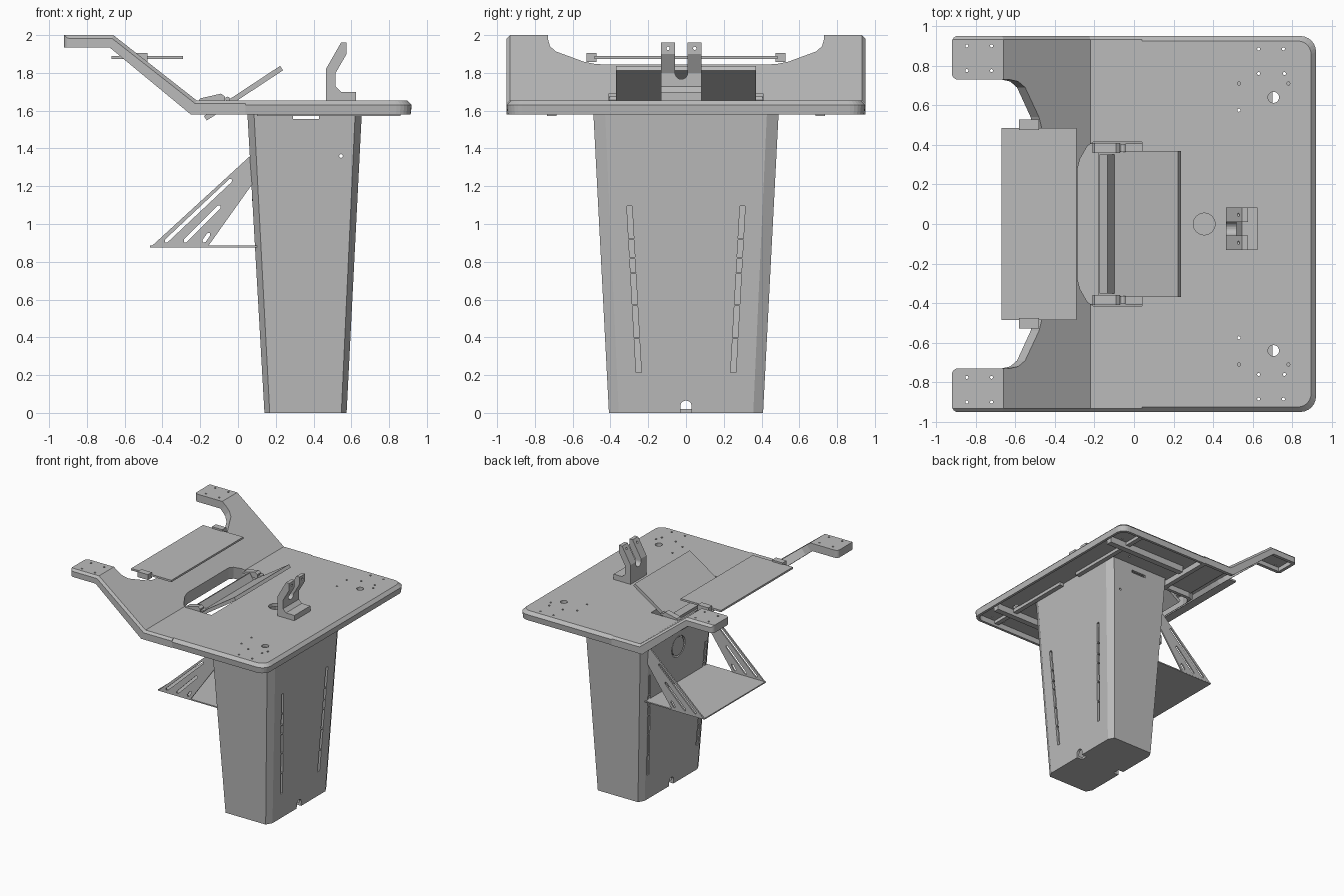
import bpy, bmesh, math
from mathutils import Vector, Matrix

if "Cube" in bpy.data.objects:
    bpy.data.objects.remove(bpy.data.objects["Cube"])

grey = bpy.data.materials.new("plain grey")
grey.use_nodes = True
grey.diffuse_color = (0.5, 0.5, 0.5, 1)
grey.node_tree.nodes["Principled BSDF"].inputs["Base Color"].default_value = (0.5, 0.5, 0.5, 1)


def finish(bm, name):
    bmesh.ops.recalc_face_normals(bm, faces=bm.faces)
    mesh = bpy.data.meshes.new(name)
    bm.to_mesh(mesh)
    bm.free()
    mesh.materials.append(grey)
    ob = bpy.data.objects.new(name, mesh)
    bpy.context.scene.collection.objects.link(ob)
    return ob


def loft(name, *rings):
    """Closed solid through rings of equal length."""
    bm = bmesh.new()
    rows = [[bm.verts.new(p) for p in ring] for ring in rings]
    n = len(rows[0])
    for a, b in zip(rows, rows[1:]):
        for i in range(n):
            j = (i + 1) % n
            bm.faces.new((a[i], a[j], b[j], b[i]))
    bm.faces.new(rows[0])
    bm.faces.new(rows[-1])
    return finish(bm, name)


def plan(name, pts, z0, z1):
    return loft(name, [(x, y, z0) for x, y in pts], [(x, y, z1) for x, y in pts])


def side(name, pts, y0, y1):
    return loft(name, [(x, y0, z) for x, z in pts], [(x, y1, z) for x, z in pts])


def box(name, x0, x1, y0, y1, z0, z1):
    return plan(name, [(x0, y0), (x1, y0), (x1, y1), (x0, y1)], z0, z1)


def rod(name, centre, radius, length, axis="Z", sides=24):
    bm = bmesh.new()
    turn = {"X": Matrix.Rotation(math.pi / 2, 4, "Y"), "Y": Matrix.Rotation(math.pi / 2, 4, "X"),
            "Z": Matrix.Identity(4)}[axis]
    bmesh.ops.create_cone(bm, cap_ends=True, segments=sides, radius1=radius, radius2=radius,
                          depth=length, matrix=Matrix.Translation(centre) @ turn)
    return finish(bm, name)


def cut(ob, *tools):
    for tool in tools:
        mod = ob.modifiers.new("cut", "BOOLEAN")
        mod.operation, mod.solver, mod.object = "DIFFERENCE", "EXACT", tool
        bpy.context.view_layer.objects.active = ob
        bpy.ops.object.modifier_apply(modifier=mod.name)
        bpy.data.objects.remove(tool)
    return ob


def mirrored(half):
    return half + [(x, -y) for x, y in reversed(half)]


def arc(cx, cy, r, start, steps=6):
    return [(cx + r * math.cos(start + i * math.pi / 2 / steps),
             cy + r * math.sin(start + i * math.pi / 2 / steps)) for i in range(steps + 1)]


TOP, LOW, SEAM, WALL = 1.655, 1.58, 0.04, 0.028


# Table top: a tray with chamfered edge, open below
def table_ring(m, z, back):
    r = 0.08 - m / 2
    pts = mirrored([(back, 0.95 - m)] + list(reversed(arc(0.92 - m - r, 0.95 - m - r, r, 0))))
    return [(x, y, z) for x, y in pts]


table = loft("table_top", table_ring(0.006, LOW, SEAM), table_ring(0, LOW + 0.05, SEAM),
             table_ring(0.025, TOP, SEAM))
cut(table, loft("cavity", table_ring(WALL, 1.5, SEAM + 0.02), table_ring(WALL, TOP - WALL, SEAM + 0.02)))
cut(table, rod("cable_hole", (0.355, 0, 1.64), 0.055, 0.2, sides=32))
bolts = [(0.53, 0.71), (0.53, 0.575), (0.63, 0.76), (0.76, 0.76), (0.78, 0.71), (0.63, 0.885), (0.755, 0.885)]
for s in (1, -1):
    cut(table, rod("hole", (0.705, s * 0.64, 1.64), 0.028, 0.2))
    cut(table, *[rod("bolt", (x, s * y, 1.64), 0.008, 0.2, sides=10) for x, y in bolts])


# Raised wing: bent slab with two arms and a wide cutout between them
slope = (2.0 - TOP) / 0.44
normal = Vector((slope, 0, 1)).normalized()


def wing_solid(name, m):
    end = SEAM - (0.02 if m else 0)
    drop = 0.1 if m else 0
    top = [(-0.92 + m, 2.0 - m), (-0.66 - m / 3, 2.0 - m), (-0.22 - m / 3, TOP - m), (end, TOP - m)]
    low = [(end, LOW - drop), (-0.25, LOW - drop), (-0.68, 1.935 - drop), (-0.92 + m, 1.935 - drop)]
    w = 0.95 - m
    ob = side(name, top + low, -w, w)
    if not m:
        # chamfer the long upper edges
        bm = bmesh.new()
        bm.from_mesh(ob.data)
        heights = [Vector((x, z)) for x, z in top]
        upper = [v for v in bm.verts if any((Vector((v.co.x, v.co.z)) - h).length < 1e-4 for h in heights)]
        edges = [e for e in bm.edges if all(v in upper for v in e.verts)
                 and e.verts[0].co.y * e.verts[1].co.y > 0]
        bmesh.ops.bevel(bm, geom=edges, offset=0.018, segments=1, affect="EDGES")
        bm.to_mesh(ob.data)
        bm.free()
    # gap between the arms, square to the slope
    half = [(-1.3, 0.73), (-0.63, 0.73), (-0.585, 0.72), (-0.55, 0.69), (-0.48, 0.54), (-0.465, 0.48), (-0.46, 0.4)]
    ring = [Vector((x + m, y + math.copysign(m, y), TOP - slope * (x + m + 0.22))) for x, y in mirrored(half)]
    cut(ob, loft("gap", [p - normal * 0.6 for p in ring], [p + normal * 0.6 for p in ring]))
    # opening for the tilted panel
    half = [(-0.285 - m, 0.28), (-0.272 - m, 0.33), (-0.235 - m, 0.395 + m), (-0.205, 0.415 + m), (0.1, 0.415 + m)]
    return cut(ob, plan("opening", mirrored(half), 1.3, 1.9))


wing = cut(wing_solid("raised_wing", 0), wing_solid("wing_cavity", WALL))
for s in (1, -1):
    for x in (-0.845, -0.72):
        cut(wing, *[rod("bolt", (x, s * y, 2), 0.008, 0.3, sides=10) for y in (0.775, 0.9)])
    # round the outer corners of the tabs
    for y, a in ((0.92, math.pi / 2), (0.76, math.pi)):
        corner = arc(-0.89, y, 0.03, a)
        tip = (-0.93, 0.96 if y > 0.9 else 0.72)
        pts = corner + ([(-0.93, y), tip, (-0.89, 0.96)] if y > 0.9 else [(-0.89, 0.72), tip, (-0.93, y)])
        cut(wing, plan("corner", [(px, s * py) for px, py in pts], 1.8, 2.1))

# Stiffening rails under the table
for s, label in ((1, "back"), (-1, "front")):
    box(label + "_rail", 0.1, 0.86, s * 0.71 - 0.025, s * 0.71 + 0.025, 1.572, 1.632)
    box(label + "_cross_rail", 0.66, 0.7, min(s * 0.1, s * 0.92), max(s * 0.1, s * 0.92), 1.6, 1.632)


# Column: tapered hollow box with chamfered corners
def column_ring(z, m=0):
    t = z / 1.58
    x0, x1, y = 0.14 - 0.09 * t + m, 0.575 + 0.08 * t - m, 0.408 + 0.082 * t - m
    cx, cy = 0.028 + 0.007 * t, 0.052 + 0.01 * t
    return [(x0 + cx, -y, z), (x1 - cx, -y, z), (x1, -y + cy, z), (x1, y - cy, z),
            (x1 - cx, y, z), (x0 + cx, y, z), (x0, y - cy, z), (x0, -y + cy, z)]


column = loft("column", column_ring(0), column_ring(1.628))
cut(column, loft("core", column_ring(0.02, 0.022), column_ring(1.7, 0.022)))
cut(column, box("top_notch", 0.29, 0.43, -1, 1, 1.555, 1.577))
cut(column, rod("side_hole", (0.545, 0, 1.36), 0.01, 2, "Y", 12))
for x in (0.575, 0.14):
    cut(column, box("foot_notch", x - 0.05, x + 0.05, -0.03, 0.03, -0.1, 0.035),
        rod("foot_round", (x, 0, 0.035), 0.03, 0.1, "X"))

# Rows of slots on both broad faces
cuts = [0.21, 0.395, 0.57, 0.74, 0.82, 0.92, 1.1]
for s in (1, -1):
    for z0, z1 in zip(cuts, cuts[1:]):
        ends = [(s * (0.25 + 0.056 * (z - 0.21)), z) for z in (z0 + 0.004, z1 - 0.004)]
        ring = [(y + d, z) for (y, z), d in zip((ends[0], ends[0], ends[1], ends[1]), (-0.014, 0.014, 0.014, -0.014))]
        cut(column, loft("slot", [(0.5, y, z) for y, z in ring], [(0.8, y, z) for y, z in ring]))
        skin = [0.14 - 0.09 * z / 1.58 for _, z in ring]
        cut(column, loft("groove", [(x - 0.1, y + s * 0.08, z) for x, (y, z) in zip(skin, ring)],
                         [(x + 0.01, y + s * 0.08, z) for x, (y, z) in zip(skin, ring)]))

# Round cover on the column
cut(column, rod("cover_hole", (0.07, 0, 1.2), 0.09, 0.08, "X", 32))
rod("round_cover", (0.083, 0, 1.2), 0.078, 0.016, "X", 32)

# Shelf with slotted side brackets
box("shelf", -0.465, 0.1, -0.415, 0.415, 0.876, 0.886)
for s, label in ((1, "back"), (-1, "front")):
    bracket = side(label + "_bracket", [(-0.46, 0.88), (-0.16, 0.88), (0.075, 1.21), (0.075, 1.37)],
                   s * 0.41 - 0.006, s * 0.41 + 0.006)
    for a, b in (((-0.38, 0.91), (-0.04, 1.23)), ((-0.28, 0.91), (-0.1, 1.09)), ((-0.18, 0.91), (-0.155, 0.945))):
        a, b = Vector(a), Vector(b)
        d = (b - a).normalized() * 0.01
        n = Vector((-d.y, d.x))
        cut(bracket, side("slit", [a - n, a - d, a + n, b + n, b + d, b - n], s * 0.41 - 0.1, s * 0.41 + 0.1))

# Flat panel between the arms
box("flat_panel", -0.67, -0.29, -0.485, 0.485, 1.874, 1.89)
for s, label in ((1, "back"), (-1, "front")):
    y0, y1 = sorted((s * 0.475, s * 0.528))
    box(label + "_panel_clip", -0.58, -0.48, y0, y1, 1.858, 1.904)

# Tilted panel with its lower lip and hinges
along = Vector((0.41, 0.27)).normalized()
across = Vector((-along.y, along.x))


def tilted(name, start, length, thick, width):
    p = Vector(start)
    pts = [p, p + along * length, p + along * length + across * thick, p + across * thick]
    return side(name, pts, -width, width)


tilted("tilted_panel", (-0.165, 1.548), 0.483, 0.028, 0.37)
tilted("panel_lip", (-0.125, 1.575), 0.05, 0.09, 0.35)
for s, label in ((1, "back"), (-1, "front")):
    y0, y1 = sorted((s * 0.36, s * 0.41))
    side(label + "_hinge", [(-0.21, 1.65), (-0.07, 1.635), (-0.07, 1.675), (-0.09, 1.69), (-0.2, 1.665)], y0, y1)
    rod(label + "_hinge_pin", (-0.055, s * 0.385, 1.662), 0.012, 0.04, "Y", 12)

# Forked stand on the table
fork = side("forked_stand", [(0.465, TOP), (0.625, TOP), (0.625, 1.7), (0.545, 1.7), (0.517, 1.728), (0.517, 1.8),
                             (0.575, 1.9), (0.575, 1.96), (0.545, 1.96), (0.465, 1.82)], -0.132, 0.083)
cut(fork, box("fork_slot", 0.4, 0.7, -0.058, 0.009, 1.8, 2.1),
    rod("fork_round", (0.5, -0.0245, 1.8), 0.0335, 0.2, "X"))
for y in (-0.095, 0.046):
    cut(fork, rod("fork_hole", (0.55, y, 1.93), 0.009, 0.2, "X", 12))
